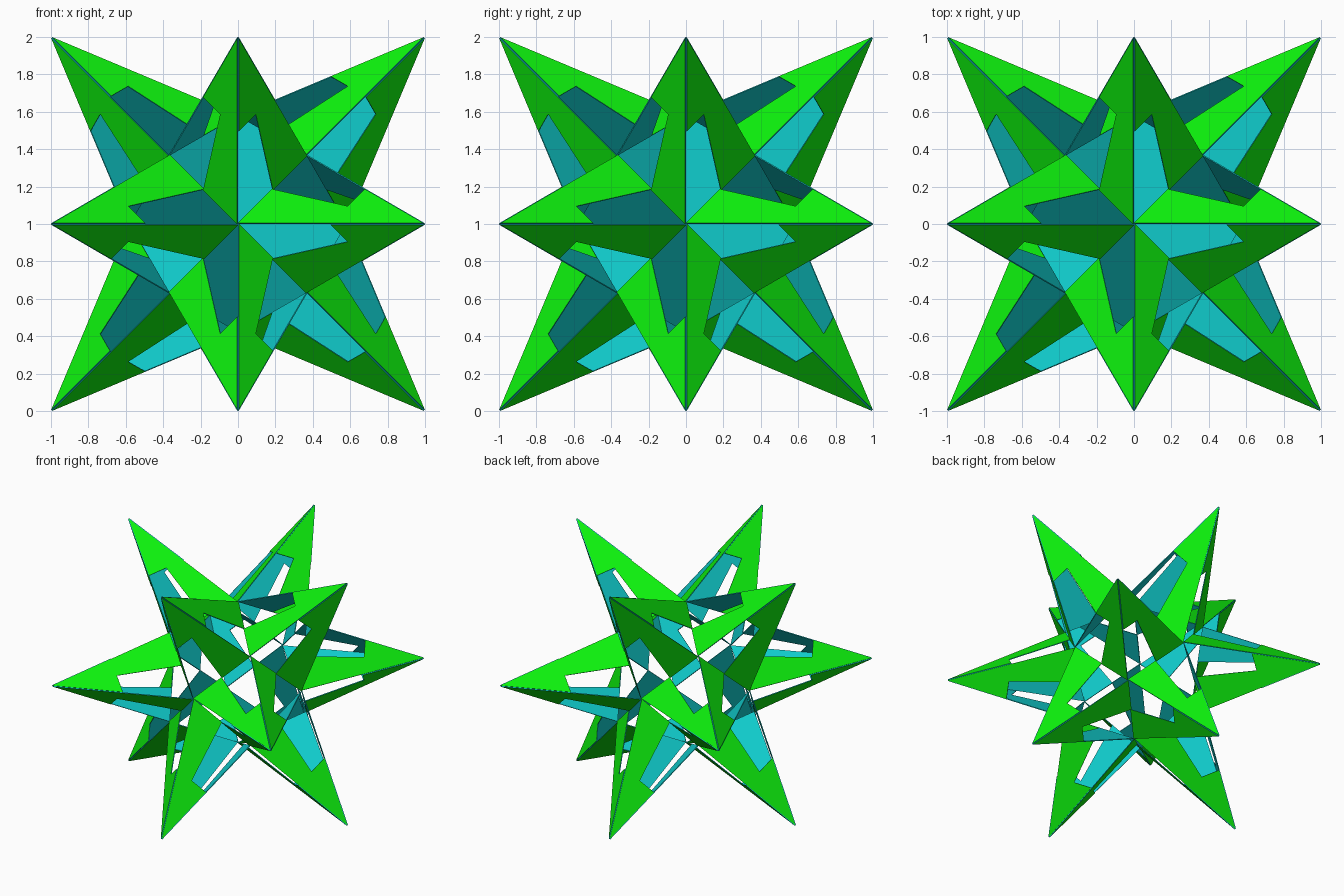
import bpy
from mathutils import Vector
from itertools import product

if "Cube" in bpy.data.objects:
    bpy.data.objects.remove(bpy.data.objects["Cube"])

TIP, AXIS_PT, VALLEY, THICK = 0.995, 0.577, 0.366, 0.006


def material(name, colour):
    m = bpy.data.materials.new(name)
    m.diffuse_color = (*colour, 1)
    m.use_nodes = True
    m.node_tree.nodes["Principled BSDF"].inputs["Base Color"].default_value = m.diffuse_color
    return m


green = material("green_outside", (0.004, 0.88, 0.004))
cyan = material("cyan_inside", (0.005, 0.6, 0.6))


def spike(name, u, w, k):
    """Four-sided hollow spike; each side has one lower half-panel cut away."""
    tip = (u + w) * TIP
    ring = [u * AXIS_PT, (u + w + k) * VALLEY, w * AXIS_PT, (u + w - k) * VALLEY]
    # order the base counter-clockwise seen from outside
    if (ring[1] - ring[0]).cross(ring[2] - ring[1]).dot(tip) < 0:
        ring.reverse()
    verts, faces = [], []
    for i in range(4):
        a, b = ring[i], ring[(i + 1) % 4]
        mid = (a + b) / 2
        n = len(verts)
        verts += [tip, (tip + a) / 2, (tip + mid) / 2, mid, b]
        faces.append(range(n, n + 5))
    mesh = bpy.data.meshes.new(name)
    mesh.from_pydata([v + Vector((0, 0, 1)) for v in verts], [], [list(f) for f in faces])
    mesh.materials.append(green)
    mesh.materials.append(cyan)
    ob = bpy.data.objects.new(name, mesh)
    bpy.context.collection.objects.link(ob)
    # sheet thickness: green outside, cyan back and rim
    s = ob.modifiers.new("sheet", "SOLIDIFY")
    s.thickness = THICK
    s.offset = 1
    s.material_offset = 1
    s.material_offset_rim = 1


# twelve spikes, four in each coordinate plane
E = [Vector((1, 0, 0)), Vector((0, 1, 0)), Vector((0, 0, 1))]
for axis in range(3):
    for s1, s2 in product((1, -1), repeat=2):
        spike("star_spike", E[(axis + 1) % 3] * s1, E[(axis + 2) % 3] * s2, E[axis])
